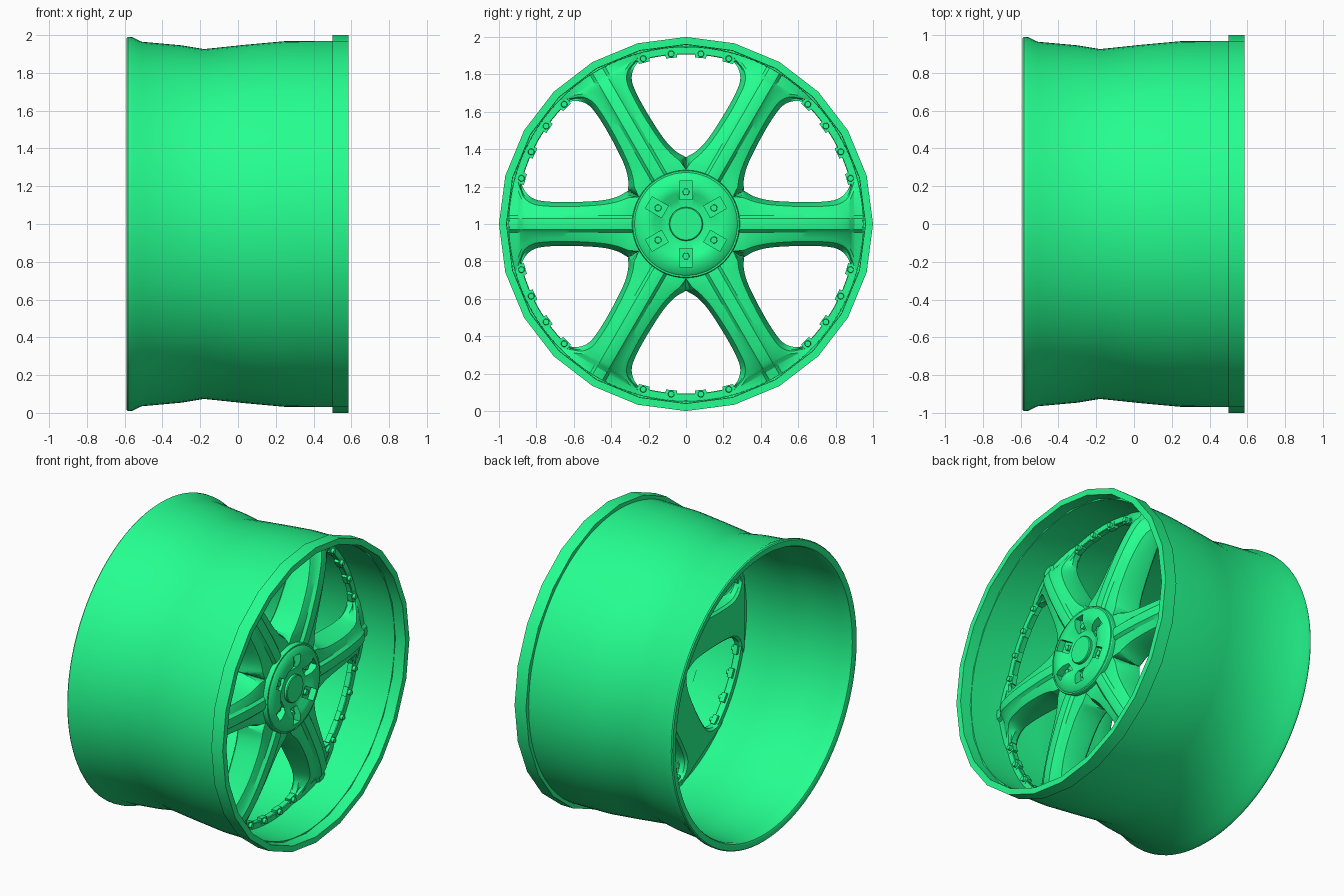
import bpy, bmesh, math
from mathutils import Matrix, Vector

if "Cube" in bpy.data.objects:
    bpy.data.objects.remove(bpy.data.objects["Cube"])

CENTRE = (0, 0, 1)
mat = bpy.data.materials.new("green")
mat.diffuse_color = (0.018, 1.0, 0.28, 1)
mat.use_nodes = True
mat.node_tree.nodes["Principled BSDF"].inputs["Base Color"].default_value = mat.diffuse_color


def finish(bm, name, angle=30):
    bmesh.ops.remove_doubles(bm, verts=bm.verts, dist=1e-5)
    bmesh.ops.recalc_face_normals(bm, faces=bm.faces)
    me = bpy.data.meshes.new(name)
    bm.to_mesh(me)
    bm.free()
    me.materials.append(mat)
    ob = bpy.data.objects.new(name, me)
    ob.location = CENTRE
    bpy.context.collection.objects.link(ob)
    smooth(ob, angle)
    return ob


def smooth(ob, angle=30):
    bpy.ops.object.select_all(action='DESELECT')
    bpy.context.view_layer.objects.active = ob
    ob.select_set(True)
    bpy.ops.object.shade_smooth_by_angle(angle=math.radians(angle))


def skin(bm, rings, loop):
    """Join rows of points into quads; every row is a closed cross-section."""
    rows = [[bm.verts.new(p) for p in ring] for ring in rings]
    n = len(rows[0])
    for i in range(len(rows) if loop else len(rows) - 1):
        a, b = rows[i], rows[(i + 1) % len(rows)]
        for j in range(n):
            k = (j + 1) % n
            bm.faces.new((a[j], a[k], b[k], b[j]))
    return rows


def lathe(name, profile, segs=96, angle=30):
    """Revolve a closed (x, radius) profile about the axle."""
    bm = bmesh.new()
    rings = []
    for i in range(segs):
        a = 2 * math.pi * i / segs
        rings.append([(x, r * math.cos(a), r * math.sin(a)) for x, r in profile])
    skin(bm, rings, True)
    bmesh.ops.remove_doubles(bm, verts=bm.verts, dist=1e-5)
    bmesh.ops.dissolve_degenerate(bm, edges=bm.edges, dist=1e-6)
    return finish(bm, name, angle)


def add_box(bm, size, pos, deg):
    m = Matrix.Rotation(math.radians(deg), 4, 'X') @ Matrix.Translation(pos) @ Matrix.Diagonal((*size, 1))
    return bmesh.ops.create_cube(bm, size=1, matrix=m)["verts"]


def add_stud(bm, rad, length, pos, deg, segs=12):
    m = (Matrix.Rotation(math.radians(deg), 4, 'X') @ Matrix.Translation(pos)
         @ Matrix.Rotation(math.pi / 2, 4, 'Y'))
    bmesh.ops.create_cone(bm, cap_ends=True, segments=segs, radius1=rad, radius2=rad * 0.85,
                          depth=length, matrix=m)


# Barrel with dropped centre and rolled rear lip
lathe("barrel", [(-0.585, 0.945), (-0.59, 0.955), (-0.59, 0.985), (-0.583, 0.991), (-0.562, 0.99),
                 (-0.51, 0.965), (-0.30, 0.946), (-0.18, 0.926), (0.03, 0.948), (0.25, 0.968),
                 (0.51, 0.97), (0.51, 0.947), (0.25, 0.945), (0.0, 0.925), (-0.18, 0.908),
                 (-0.30, 0.924), (-0.50, 0.938), (-0.57, 0.938)])

# Faceted front lip
lathe("front_lip", [(0.5, 0.958), (0.5, 1.0), (0.585, 1.0), (0.585, 0.96)], 24)

# Thin ring the spokes run into
lathe("face_ring", [(0.205, 0.953), (0.205, 0.912), (0.245, 0.907), (0.25, 0.91), (0.25, 0.953)])

# Spoke stations: distance out, face half-width, base half-width, front x, edge drop
STATIONS = [(0.10, 0.057, 0.058, 0.39, 0.010), (0.255, 0.146, 0.148, 0.395, 0.012),
            (0.31, 0.140, 0.178, 0.40, 0.02), (0.37, 0.118, 0.145, 0.40, 0.024),
            (0.46, 0.102, 0.125, 0.397, 0.026), (0.62, 0.093, 0.117, 0.385, 0.028),
            (0.75, 0.096, 0.121, 0.366, 0.032), (0.82, 0.108, 0.138, 0.350, 0.038),
            (0.865, 0.140, 0.182, 0.333, 0.05), (0.885, 0.185, 0.240, 0.318, 0.055),
            (0.90, 0.230, 0.290, 0.305, 0.055)]


def spline(pts, steps):
    """Catmull-Rom through the stations."""
    v = [Vector(p) for p in pts]
    v = [v[0] * 2 - v[1]] + v + [v[-1] * 2 - v[-2]]
    out = []
    for i in range(1, len(v) - 2):
        a, b, c, d = v[i - 1:i + 3]
        for s in range(steps):
            t = s / steps
            out.append(0.5 * (2 * b + (c - a) * t + (2 * a - 5 * b + 4 * c - d) * t ** 2
                              + (3 * b - a - 3 * c + d) * t ** 3))
    return out + [v[-2]]


def section(u, wf, wh, xf, drop, rim=False):
    rib = 0.03
    half = [(0.0, xf + 0.012), (rib, xf + 0.008), (rib + 0.016, xf - 0.010),
            (wf * 0.8, xf - drop * 0.7), (wf, xf - drop), (wf + (wh - wf) * 0.35, xf - drop - 0.025),
            (wh, 0.25), (wh, 0.215), (wh * 0.88, 0.20)]
    pts = half + [(-t, x) for t, x in reversed(half[1:])]
    return [(x, math.sqrt(0.95 ** 2 - t * t) if rim else u, t) for t, x in pts]


# Six ribbed spokes
smoothed = [Vector(STATIONS[0]), Vector(STATIONS[1])] + spline(STATIONS[2:], 4)
bm = bmesh.new()
rings = [section(*s) for s in smoothed]
rings.append(section(0.93, 0.26, 0.31, 0.295, 0.045, True))
rows = skin(bm, rings, False)
bm.faces.new(rows[0])
bm.faces.new(rows[-1])
spoke = finish(bm, "spoke_1", 28)
for k in range(1, 6):
    ob = spoke.copy()
    ob.name = "spoke_%d" % (k + 1)
    ob.rotation_euler.x = math.radians(60 * k)
    bpy.context.collection.objects.link(ob)

# Hub with six lug pockets that open towards the cap
hub = lathe("hub", [(0.19, 0), (0.19, 0.27), (0.395, 0.28), (0.415, 0.278), (0.428, 0.265),
                    (0.445, 0.21), (0.44, 0.17), (0.415, 0.135), (0.41, 0.10), (0.41, 0)])
bm = bmesh.new()
for k in range(6):
    deg = 30 + 60 * k
    add_box(bm, (0.12, 0.10, 0.072), (0.455, 0.18, 0), deg)
cutter = finish(bm, "pocket_cutter")
cutter.hide_render = True
mod = hub.modifiers.new("pockets", 'BOOLEAN')
mod.operation = 'DIFFERENCE'
mod.solver = 'EXACT'
mod.object = cutter
bpy.ops.object.select_all(action='DESELECT')
bpy.context.view_layer.objects.active = hub
hub.select_set(True)
bpy.ops.object.modifier_apply(modifier=mod.name)
bpy.data.objects.remove(cutter)
smooth(hub)

# Raised edge round the hub and centre cap
lathe("hub_ring", [(0.37, 0.275), (0.37, 0.288), (0.412, 0.288), (0.418, 0.284), (0.418, 0.275)])
lathe("centre_cap", [(0.38, 0), (0.38, 0.09), (0.425, 0.09), (0.43, 0.085), (0.43, 0)], 48)

# Lug nuts in the pockets
bm = bmesh.new()
for k in range(6):
    add_stud(bm, 0.02, 0.04, (0.395, 0.172, 0), 30 + 60 * k)
finish(bm, "lug_nuts")

# Tabs (tapering inwards) and rivets along the outer edge of each window
tabs, rivets = bmesh.new(), bmesh.new()
for k in range(6):
    for off in (-14.5, -5, 5, 14.5):
        deg = 30 + 60 * k + off
        add_box(tabs, (0.034, 0.04, 0.06), (0.235, 0.911, 0), deg)
        add_stud(rivets, 0.018, 0.024, (0.258, 0.913, 0), deg)
finish(tabs, "rim_tabs")
finish(rivets, "rim_rivets")
